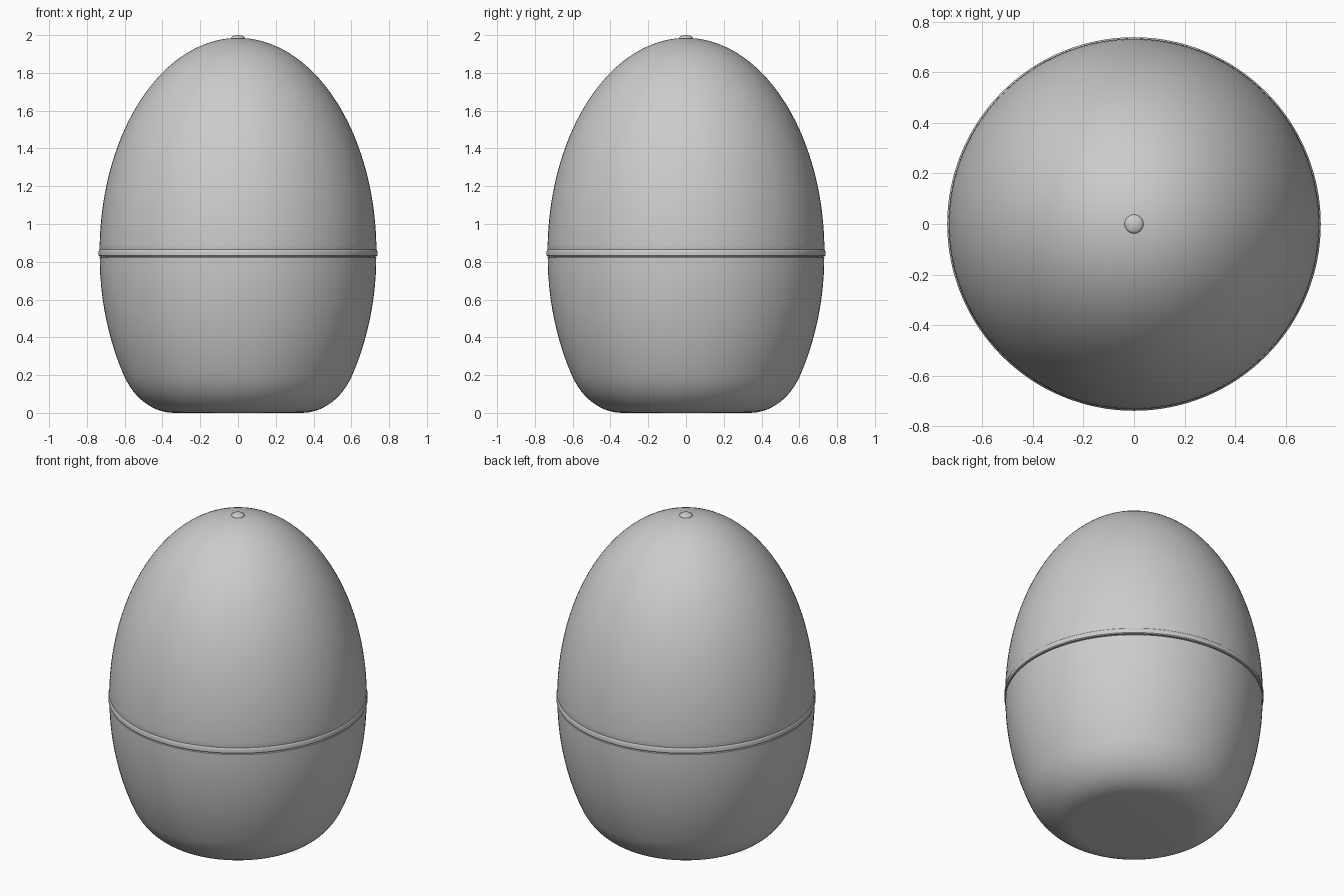
import bpy, bmesh, math
from mathutils import Vector
from mathutils.geometry import interpolate_bezier

if "Cube" in bpy.data.objects:
    bpy.data.objects.remove(bpy.data.objects["Cube"])


def lathe(name, profile, sides=128, angle=35):
    """Spin an (r, z) profile around z; r = 0 ends become poles."""
    bm = bmesh.new()
    verts = [bm.verts.new((r, 0, z)) for r, z in profile]
    edges = [bm.edges.new(p) for p in zip(verts, verts[1:])]
    bmesh.ops.spin(bm, geom=verts + edges, cent=(0, 0, 0), axis=(0, 0, 1),
                   angle=2 * math.pi, steps=sides, use_merge=True)
    bmesh.ops.remove_doubles(bm, verts=bm.verts, dist=1e-5)
    bmesh.ops.recalc_face_normals(bm, faces=bm.faces)
    mesh = bpy.data.meshes.new(name)
    bm.to_mesh(mesh)
    bm.free()
    obj = bpy.data.objects.new(name, mesh)
    bpy.context.collection.objects.link(obj)
    bpy.ops.object.select_all(action='DESELECT')
    obj.select_set(True)
    bpy.context.view_layer.objects.active = obj
    bpy.ops.object.shade_smooth_by_angle(angle=math.radians(angle))
    return obj


def bezier(a, b, c, d, n=16):
    return [(p.x, p.y) for p in interpolate_bezier(*[Vector((*q, 0)) for q in (a, b, c, d)], n)]


def ellipse(rx, rz, z0, n, start=0.0):
    """Quarter ellipse from its side up to its pole."""
    pts = []
    for i in range(n + 1):
        t = start + (math.pi / 2 - start) * i / n
        pts.append((rx * math.cos(t) if i < n else 0.0, z0 + rz * math.sin(t)))
    return pts


# Lower half: flat foot, rounded heel, gently bulging wall, flat seam face
base = [(0, 0)]
base += bezier((0.34, 0), (0.46, 0.003), (0.555, 0.085), (0.605, 0.2))
base += bezier((0.605, 0.2), (0.675, 0.36), (0.732, 0.58), (0.732, 0.822))[1:]
base += [(0.724, 0.828), (0, 0.828)]
lathe("egg_base", base)

# Upper half: tall ellipsoid dome closed at the seam
lid = [(0, 0.83), (0.724, 0.83)] + ellipse(0.733, 1.135, 0.85, 40)
lathe("egg_lid", lid)

# Raised rim around the bottom edge of the lid
rim = [(0.72, 0.828), (0.734, 0.829), (0.738, 0.834), (0.738, 0.853),
       (0.736, 0.861), (0.731, 0.866), (0.72, 0.866), (0.72, 0.828)]
lathe("seam_rim", rim)

# Small domed button on the tip
button = [(0, 1.97), (0.037, 1.97)] + ellipse(0.037, 0.016, 1.984, 10)
lathe("tip_button", button, sides=48)
